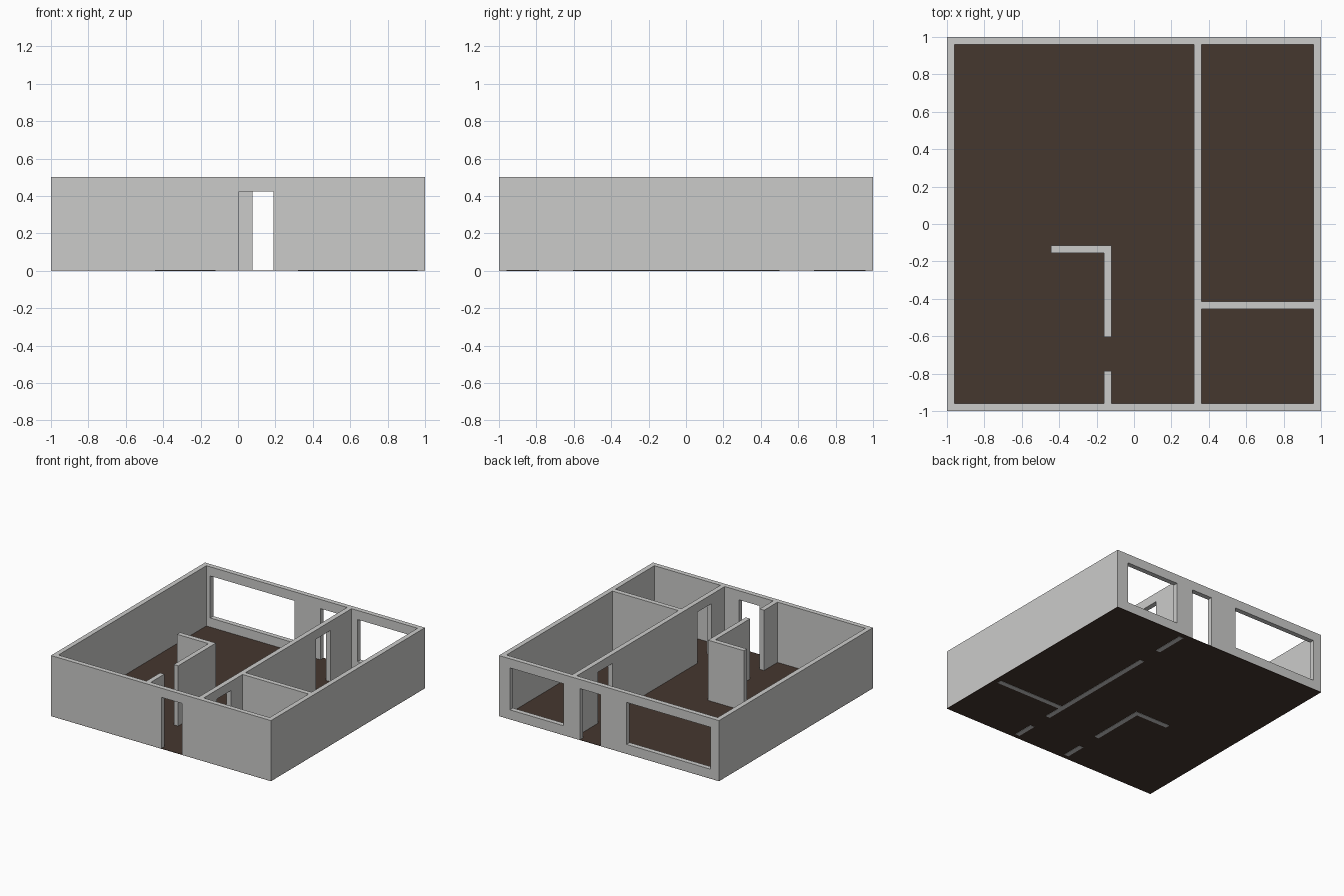
import bpy, bmesh

if "Cube" in bpy.data.objects:
    bpy.data.objects.remove(bpy.data.objects["Cube"])

H = 0.5        # wall height
T = 0.04       # wall thickness
HEAD = 0.425   # top of doors and windows
SILL = 0.08    # bottom of windows


def material(name, rgb):
    m = bpy.data.materials.new(name)
    m.diffuse_color = (*rgb, 1)
    m.use_nodes = True
    m.node_tree.nodes["Principled BSDF"].inputs["Base Color"].default_value = m.diffuse_color
    return m


grey = material("wall_grey", (0.6, 0.6, 0.59))
brown = material("floor_brown", (0.06, 0.038, 0.028))


def prism(name, outline, z0, z1, mat):
    """Extrude a counter-clockwise plan outline from z0 to z1."""
    bm = bmesh.new()
    face = bm.faces.new([bm.verts.new((x, y, z0)) for x, y in outline])
    ext = bmesh.ops.extrude_face_region(bm, geom=[face], use_keep_orig=True)
    for v in ext["geom"]:
        if isinstance(v, bmesh.types.BMVert):
            v.co.z = z1
    bmesh.ops.recalc_face_normals(bm, faces=bm.faces)
    me = bpy.data.meshes.new(name)
    bm.to_mesh(me)
    bm.free()
    me.materials.append(mat)
    ob = bpy.data.objects.new(name, me)
    bpy.context.collection.objects.link(ob)
    return ob


def box(name, x0, x1, y0, y1, z0, z1, mat=grey):
    return prism(name, [(x0, y0), (x1, y0), (x1, y1), (x0, y1)], z0, z1, mat)


def cut(ob, *openings):
    """Cut box-shaped openings, then remove the cutters."""
    for o in openings:
        cutter = box("cutter", *o)
        cutter.hide_render = True
        mod = ob.modifiers.new("opening", "BOOLEAN")
        mod.operation = "DIFFERENCE"
        mod.solver = "EXACT"
        mod.object = cutter
        bpy.context.view_layer.update()
        dg = bpy.context.evaluated_depsgraph_get()
        me = bpy.data.meshes.new_from_object(ob.evaluated_get(dg))
        ob.modifiers.clear()
        ob.data = me
        bpy.data.objects.remove(cutter)


# Floor: thin slab, pierced from below by the inner walls
box("floor", -1, 1, -1, 1, 0.002, 0.005, brown)

# Outer walls: hollow shell, front door, back door and two back windows
I = 1 - T
shell = box("outer_walls", -1, 1, -1, 1, 0.004, H)
cut(shell,
    (-I, I, -I, I, -0.2, 0.8),
    (0.005, 0.19, -1.1, -0.9, -0.1, HEAD),
    (0.078, 0.263, 0.9, 1.1, -0.1, HEAD),
    (0.415, 0.90, 0.9, 1.1, SILL, HEAD),
    (-0.925, -0.16, 0.9, 1.1, SILL, HEAD))

# Long dividing wall with two doorways
divider = box("dividing_wall", 0.32, 0.36, -I, I, 0, H)
cut(divider,
    (0.2, 0.5, -0.785, -0.605, -0.1, HEAD),
    (0.2, 0.5, 0.50, 0.685, -0.1, HEAD))

# Cross wall between the two right-hand rooms
box("cross_wall", 0.36, I, -0.455, -0.415, 0, H)

# Free-standing L-shaped wall and the stub opposite it
prism("corner_wall", [(-0.16, -0.605), (-0.12, -0.605), (-0.12, -0.115),
                      (-0.445, -0.115), (-0.445, -0.155), (-0.16, -0.155)],
      0, H, grey)
box("stub_wall", -0.16, -0.12, -I, -0.785, 0, H)
